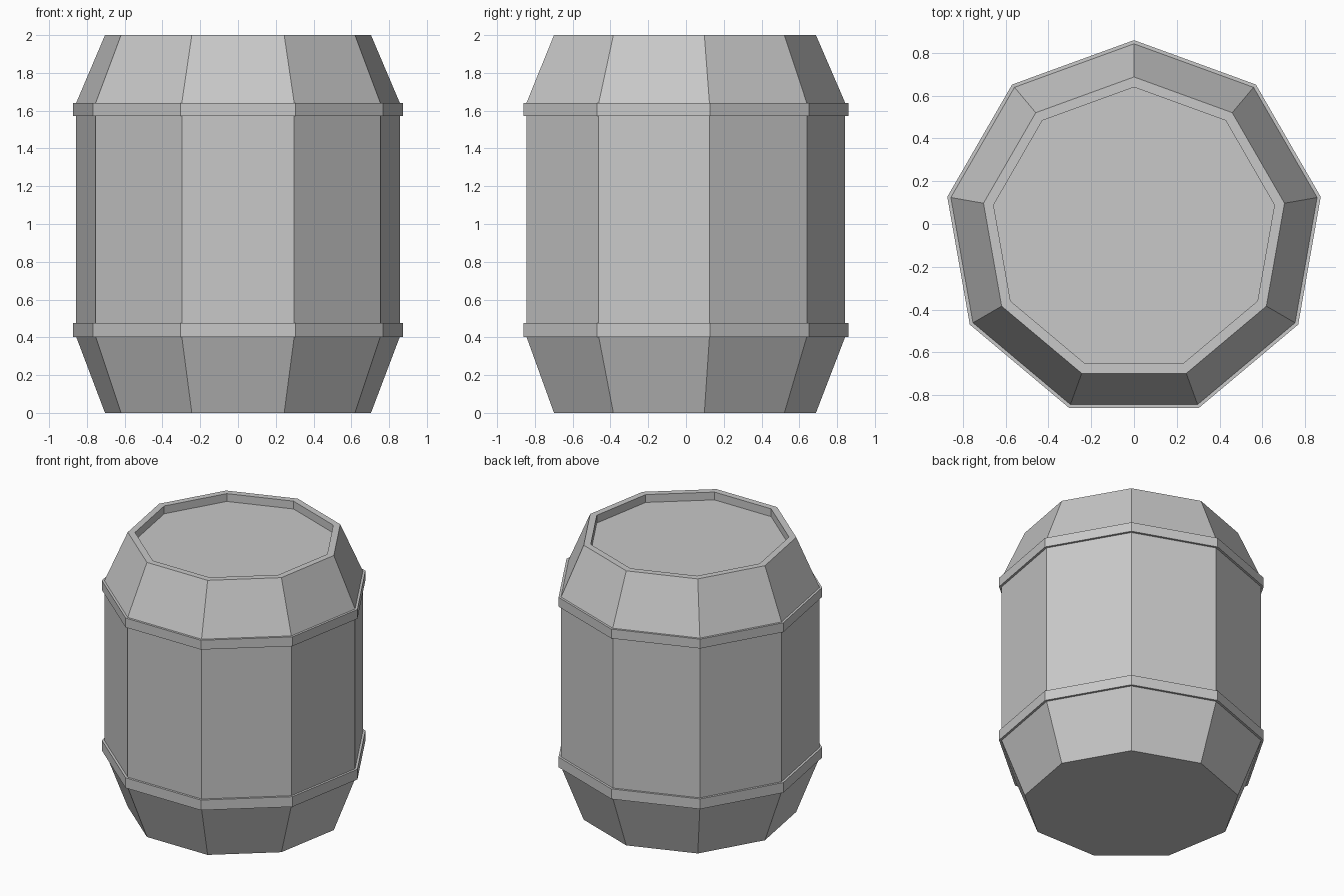
import bpy
import bmesh
from math import cos, sin, tau

default = bpy.data.objects.get("Cube")
if default:
    bpy.data.objects.remove(default, do_unlink=True)

SIDES = 9
CENTRE_Y = -0.027      # puts the nine-sided outline's bounds around the origin
BODY_R, BAND_R, END_R, LID_R = 0.87, 0.887, 0.715, 0.667
LOW_BAND = (0.403, 0.477)
HIGH_BAND = (1.573, 1.641)

grey = bpy.data.materials.new("plain_grey")
grey.use_nodes = True
colour = (0.58, 0.58, 0.58, 1)
grey.diffuse_color = colour
grey.node_tree.nodes["Principled BSDF"].inputs["Base Color"].default_value = colour


def lathe(name, profile, closed):
    """Sweep (radius, z) points round the nine sides; cap the ends or join them."""
    bm = bmesh.new()
    rings = []
    for r, z in profile:
        ring = []
        for i in range(SIDES):
            a = tau * i / SIDES
            ring.append(bm.verts.new((r * sin(a), CENTRE_Y + r * cos(a), z)))
        rings.append(ring)
    pairs = list(zip(rings, rings[1:]))
    if closed:
        pairs.append((rings[-1], rings[0]))
    else:
        bm.faces.new(rings[0])
        bm.faces.new(rings[-1])
    for low, high in pairs:
        for i in range(SIDES):
            j = (i + 1) % SIDES
            bm.faces.new((low[i], low[j], high[j], high[i]))
    bmesh.ops.recalc_face_normals(bm, faces=bm.faces)
    mesh = bpy.data.meshes.new(name)
    bm.to_mesh(mesh)
    bm.free()
    mesh.materials.append(grey)
    obj = bpy.data.objects.new(name, mesh)
    bpy.context.collection.objects.link(obj)
    return obj


# Body: tapered ends, straight middle, raised rim around a sunken lid
lathe("barrel_body", [
    (END_R, 0), (BODY_R, LOW_BAND[0]), (BODY_R, HIGH_BAND[1]),
    (END_R, 2), (LID_R, 2), (LID_R, 1.943),
], closed=False)

# Bands: thin hoops, bedded slightly into the body
for name, (z0, z1) in (("lower_band", LOW_BAND), ("upper_band", HIGH_BAND)):
    inner = BODY_R - 0.01
    lathe(name, [(inner, z0), (BAND_R, z0), (BAND_R, z1), (inner, z1)], closed=True)
